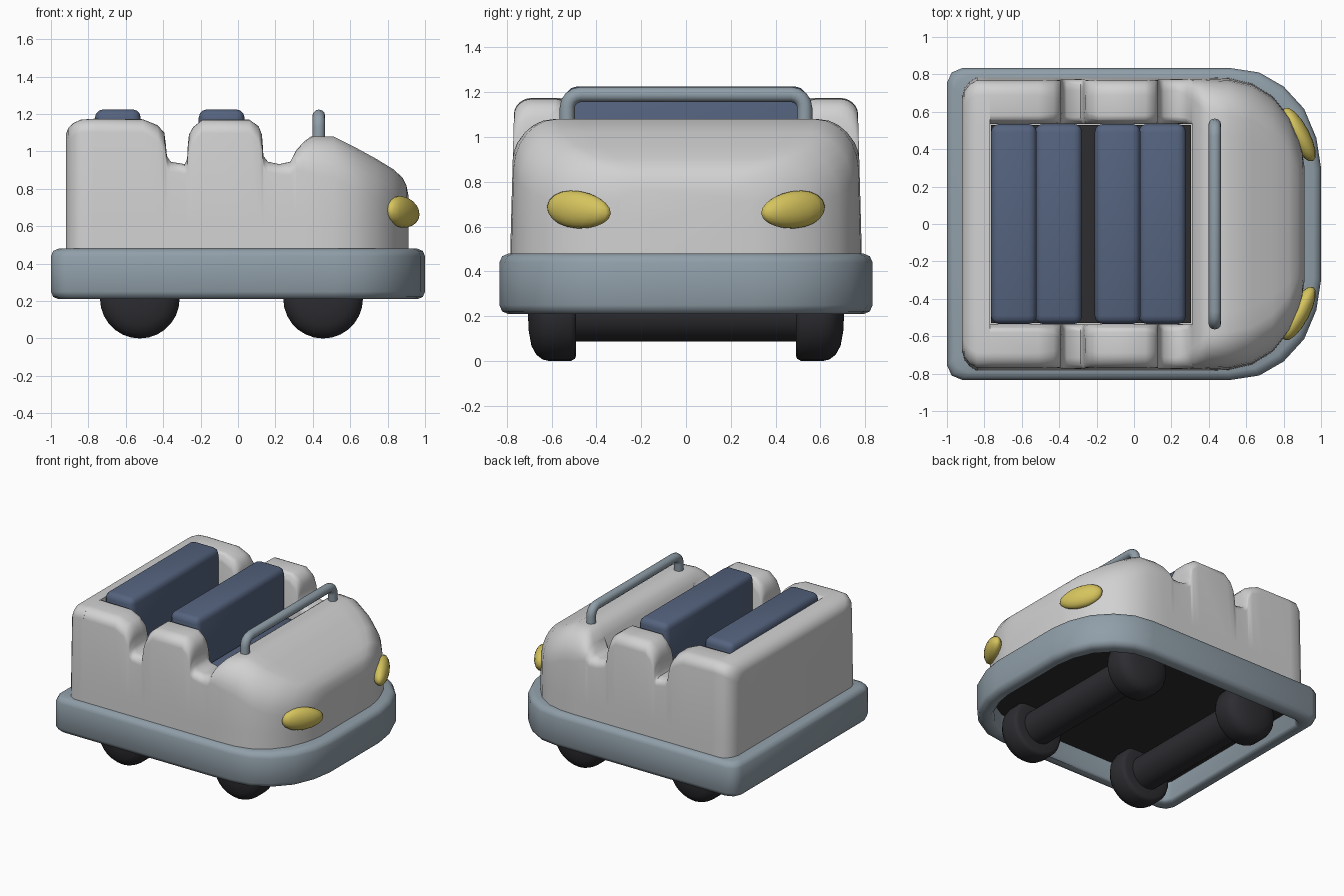
import bpy, bmesh, math
from mathutils import Matrix

if "Cube" in bpy.data.objects:
    bpy.data.objects.remove(bpy.data.objects["Cube"])


def material(name, rgb):
    m = bpy.data.materials.new(name)
    m.diffuse_color = (*rgb, 1)
    m.use_nodes = True
    m.node_tree.nodes["Principled BSDF"].inputs["Base Color"].default_value = m.diffuse_color
    return m


GREY = material("light grey", (0.64, 0.64, 0.64))
STEEL = material("blue grey", (0.28, 0.345, 0.395))
BLUE = material("seat blue", (0.09, 0.125, 0.21))
BLACK = material("black", (0.026, 0.026, 0.031))
YELLOW = material("lamp yellow", (0.67, 0.55, 0.11))


def finish(name, bm, mat, angle=40):
    bmesh.ops.remove_doubles(bm, verts=bm.verts, dist=0.0005)
    bmesh.ops.recalc_face_normals(bm, faces=bm.faces)
    me = bpy.data.meshes.new(name)
    bm.to_mesh(me)
    bm.free()
    me.materials.append(mat)
    ob = bpy.data.objects.new(name, me)
    bpy.context.collection.objects.link(ob)
    bpy.ops.object.select_all(action='DESELECT')
    ob.select_set(True)
    bpy.context.view_layer.objects.active = ob
    bpy.ops.object.shade_smooth_by_angle(angle=math.radians(angle))
    return ob


def loft(name, loops, mat, cyclic=False, angle=40):
    """Skin equal-length closed loops, capped at the ends or joined in a ring."""
    bm = bmesh.new()
    rows = [[bm.verts.new(p) for p in lp] for lp in loops]
    n = len(rows[0])
    pairs = list(zip(rows, rows[1:])) + ([(rows[-1], rows[0])] if cyclic else [])
    for a, b in pairs:
        for i in range(n):
            j = (i + 1) % n
            bm.faces.new((a[i], a[j], b[j], b[i]))
    if not cyclic:
        bm.faces.new(rows[0])
        bm.faces.new(rows[-1])
    return finish(name, bm, mat, angle)


def box(name, x0, x1, y, z0, z1, mat, bevel):
    bm = bmesh.new()
    bmesh.ops.create_cube(bm, size=1)
    bmesh.ops.scale(bm, vec=(x1 - x0, 2 * y, z1 - z0), verts=bm.verts)
    bmesh.ops.translate(bm, vec=((x0 + x1) / 2, 0, (z0 + z1) / 2), verts=bm.verts)
    if bevel:
        bmesh.ops.bevel(bm, geom=bm.edges[:], offset=bevel, segments=3,
                        profile=0.5, affect='EDGES')
    return finish(name, bm, mat)


# plan outline shared by bumper and chassis floor
HALF = [(1.0, 0.3), (0.975, 0.46), (0.91, 0.615), (0.80, 0.735), (0.67, 0.81),
        (0.52, 0.833), (-0.92, 0.833), (-0.975, 0.81), (-1.0, 0.755)]


def plan(inset, z):
    full = HALF + [(x, -y) for x, y in reversed(HALF)]
    return [(x * (1 - inset), y * (1 - inset / 0.83), z) for x, y in full]


# bumper ring
RIM = [(0.10, 0.40), (0.10, 0.23), (0.085, 0.21), (0.04, 0.21), (0.012, 0.222), (0, 0.25),
       (0, 0.44), (0.012, 0.468), (0.04, 0.48), (0.14, 0.48)]
loft("bumper", [plan(i, z) for i, z in RIM], STEEL, cyclic=True, angle=50)

# dark chassis and cabin floor
loft("chassis_floor", [plan(0.1, 0.36), plan(0.1, 0.465)], BLACK)
box("cabin_floor", -0.765, 0.305, 0.53, 0.46, 0.49, BLACK, 0)


# body shell: cross-sections along x, hollow in the cabin
def section(x, w, h, ry, rz, ri=None):
    hollow = ri is not None
    inner = 0.535 if hollow else min(0.535, (w - ry) * 0.8)
    ri = ri or 0
    floor = 0.47 if hollow else h
    pts = [(w, 0.45), (w, 0.6)]
    for k in range(7):
        a = math.pi / 2 * k / 6
        pts.append((w - ry + ry * math.cos(a), h - rz + rz * math.sin(a)))
    for k in range(5):
        a = math.pi / 2 * (1 - k / 4)
        pts.append((inner + ri - ri * math.cos(a), h - ri + ri * math.sin(a)))
    pts.append((inner, floor))
    lean = lambda y, z: y * (1 - 0.035 * max(0, z - 0.48)) if y > 0.56 else y
    half = [(lean(y, z), z) for y, z in pts]
    return [(x, y, z) for y, z in half] + [(x, -y, z) for y, z in reversed(half)]


secs = []
for x, w, h in [(-0.92, 0.68, 1.09), (-0.908, 0.725, 1.125), (-0.88, 0.762, 1.152),
                (-0.84, 0.785, 1.17), (-0.77, 0.785, 1.175)]:
    secs.append(section(x, w, h, 0.08, 0.07))
# armrest tops: x, height, outer and inner rounding
for x, h, ry, ri in [(-0.77, 1.175, 0.08, 0.06), (-0.51, 1.172, 0.08, 0.06),
                     (-0.43, 1.14, 0.09, 0.07), (-0.394, 1.1, 0.11, 0.09),
                     (-0.386, 1.04, 0.1, 0.07), (-0.38, 0.975, 0.07, 0.05),
                     (-0.36, 0.945, 0.06, 0.05), (-0.285, 0.932, 0.06, 0.05),
                     (-0.272, 0.96, 0.07, 0.05), (-0.268, 1.04, 0.1, 0.07),
                     (-0.262, 1.09, 0.11, 0.09), (-0.24, 1.13, 0.09, 0.07),
                     (-0.19, 1.17, 0.08, 0.06), (0.06, 1.17, 0.08, 0.06),
                     (0.11, 1.135, 0.09, 0.07), (0.128, 1.09, 0.11, 0.09),
                     (0.132, 1.04, 0.1, 0.07), (0.136, 0.975, 0.07, 0.05),
                     (0.16, 0.945, 0.06, 0.05), (0.22, 0.932, 0.06, 0.05),
                     (0.28, 0.945, 0.08, 0.04), (0.31, 1.005, 0.11, 0.02)]:
    secs.append(section(x, 0.785, h, ry, ry * 0.9, ri))
# bonnet
for x, w, h, ry, rz in [(0.31, 0.785, 1.005, 0.11, 0.1), (0.35, 0.785, 1.05, 0.14, 0.15),
                        (0.39, 0.785, 1.08, 0.18, 0.2), (0.51, 0.78, 1.08, 0.19, 0.22),
                        (0.63, 0.752, 1.02, 0.2, 0.23), (0.74, 0.685, 0.96, 0.2, 0.22),
                        (0.83, 0.575, 0.905, 0.19, 0.2), (0.88, 0.455, 0.86, 0.17, 0.15),
                        (0.9, 0.38, 0.82, 0.15, 0.1), (0.912, 0.3, 0.76, 0.1, 0.06)]:
    secs.append(section(x, w, h, ry, rz))
loft("body_shell", secs, GREY, angle=60)

# two rows of seats
for row, x in (("rear", -0.765), ("front", -0.21)):
    box(row + "_seat_back", x, x + 0.245, 0.535, 0.5, 1.225, BLUE, 0.045)
    box(row + "_seat_base", x + 0.235, x + 0.488, 0.535, 0.485, 0.85, BLUE, 0.045)

# wheels and axles, turned about y
TYRE = [(0.12, 0.49), (0.185, 0.49), (0.203, 0.496), (0.213, 0.515), (0.213, 0.61),
        (0.206, 0.64), (0.185, 0.668), (0.145, 0.69), (0.08, 0.702), (0.02, 0.705)]


def turned(name, profile, x, z, side, n=28):
    loft(name, [[(x + r * math.cos(math.tau * k / n), side * y,
                  z + r * math.sin(math.tau * k / n)) for k in range(n)]
                for r, y in profile], BLACK, angle=60)


for end, x in (("rear", -0.525), ("front", 0.455)):
    for side in (-1, 1):
        turned(f"{end}_wheel_{'right' if side < 0 else 'left'}", TYRE, x, 0.213, side)
    turned(end + "_axle", [(0.125, -0.5), (0.125, 0.5)], x, 0.213, 1)

# headlights, slightly fuller towards the outside
for side in (-1, 1):
    bm = bmesh.new()
    bmesh.ops.create_uvsphere(bm, u_segments=16, v_segments=10, radius=1)
    for v in bm.verts:
        v.co.z *= 1 + 0.1 * v.co.y * side
    m = (Matrix.Translation((0.882, side * 0.478, 0.675))
         @ Matrix.Rotation(side * math.radians(28), 4, 'Z')
         @ Matrix.Rotation(side * math.radians(6), 4, 'X')
         @ Matrix.Diagonal((0.055, 0.162, 0.083, 1)))
    bmesh.ops.transform(bm, matrix=m, verts=bm.verts)
    finish("headlight_" + ("right" if side < 0 else "left"), bm, YELLOW, 60)

# grab rail
R, TOP, EDGE, BEND = 0.034, 1.19, 0.53, 0.06
path = [(EDGE, 1.0)] + [(EDGE - BEND + BEND * math.cos(a), TOP - BEND + BEND * math.sin(a))
                        for a in (math.pi / 8 * k for k in range(5))]
path += [(-y, z) for y, z in reversed(path)]
rings = []
for i, (y, z) in enumerate(path):
    p, q = path[max(i - 1, 0)], path[min(i + 1, len(path) - 1)]
    ty, tz = q[0] - p[0], q[1] - p[1]
    d = math.hypot(ty, tz)
    ny, nz = -tz / d, ty / d
    rings.append([(0.432 + R * math.sin(math.tau * k / 12),
                   y + ny * R * math.cos(math.tau * k / 12),
                   z + nz * R * math.cos(math.tau * k / 12)) for k in range(12)])
loft("grab_rail", rings, STEEL)
